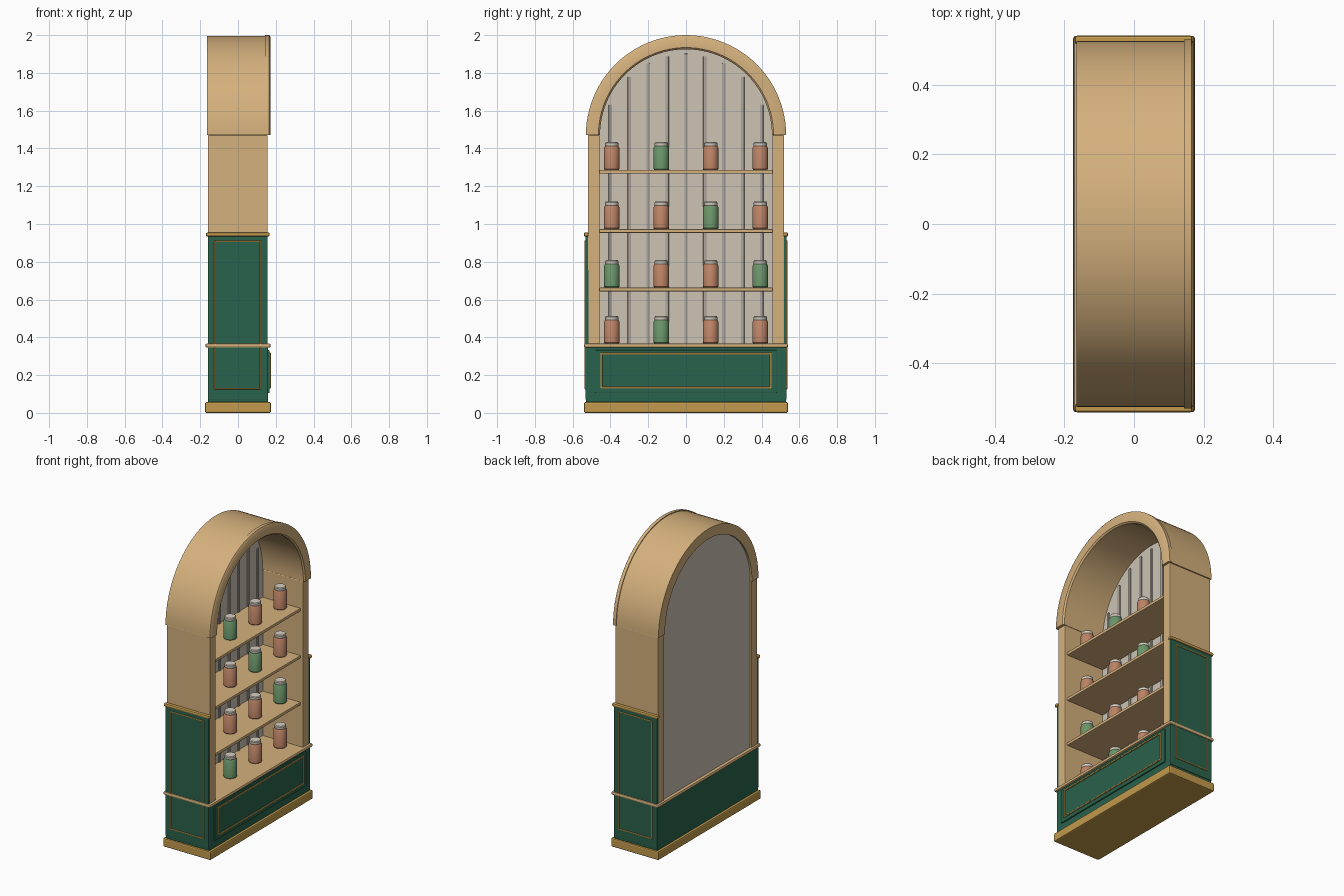
import bpy, bmesh, math

if "Cube" in bpy.data.objects:
    bpy.data.objects.remove(bpy.data.objects["Cube"])


def mat(name, rgb):
    lin = [((c / 255 + 0.055) / 1.055) ** 2.4 for c in rgb]
    m = bpy.data.materials.new(name)
    m.diffuse_color = (*lin, 1)
    m.use_nodes = True
    m.node_tree.nodes["Principled BSDF"].inputs["Base Color"].default_value = m.diffuse_color
    return m


CREAM = mat("warm cream wood", (213, 177, 125))
GOLD = mat("gold trim", (194, 154, 76))
GREEN = mat("deep green", (42, 98, 76))
BOARD = mat("pale back board", (204, 195, 180))
BATTEN = mat("grey batten", (172, 165, 155))
JAR_BROWN = mat("terracotta jar", (190, 132, 102))
JAR_GREEN = mat("sage jar", (108, 150, 106))
LID = mat("off white lid", (216, 208, 194))


def finish(name, bm, m, bevel=0.0, smooth=True):
    bmesh.ops.recalc_face_normals(bm, faces=bm.faces)
    me = bpy.data.meshes.new(name)
    bm.to_mesh(me)
    bm.free()
    me.materials.append(m)
    ob = bpy.data.objects.new(name, me)
    bpy.context.collection.objects.link(ob)
    if bevel:
        b = ob.modifiers.new("bevel", 'BEVEL')
        b.width, b.segments, b.limit_method = bevel, 2, 'ANGLE'
    if smooth:
        bpy.ops.object.select_all(action='DESELECT')
        ob.select_set(True)
        bpy.context.view_layer.objects.active = ob
        bpy.ops.object.shade_smooth_by_angle(angle=math.radians(35))
    return ob


def box(name, x, y, z, m, bevel=0.0):
    bm = bmesh.new()
    bmesh.ops.create_cube(bm, size=1)
    for v in bm.verts:
        v.co = [(a + b) / 2 + c * (b - a) for (a, b), c in zip((x, y, z), v.co)]
    return finish(name, bm, m, bevel, smooth=False)


def prism(name, pts, x0, x1, m, bevel=0.0):
    """Extrude a (y, z) outline along x."""
    bm = bmesh.new()
    f = bm.faces.new([bm.verts.new((x0, y, z)) for y, z in pts])
    r = bmesh.ops.extrude_face_region(bm, geom=[f])
    for v in r["geom"]:
        if isinstance(v, bmesh.types.BMVert):
            v.co.x = x1
    return finish(name, bm, m, bevel)


SPRING = 1.47  # height of the arch centre


def arc(r, n=40):
    return [(r * math.cos(math.pi * i / n), SPRING + r * math.sin(math.pi * i / n))
            for i in range(n + 1)]


def arch(name, profile, m):
    """Sweep an (x, radius) profile around the half circle."""
    bm = bmesh.new()
    n = 48
    rings = [[bm.verts.new((x, r * math.cos(math.pi * i / n),
                            SPRING + r * math.sin(math.pi * i / n)))
              for x, r in profile] for i in range(n + 1)]
    k = len(profile)
    for a, b in zip(rings, rings[1:]):
        for j in range(k):
            bm.faces.new((a[j], a[(j + 1) % k], b[(j + 1) % k], b[j]))
    bm.faces.new(rings[0])
    bm.faces.new(rings[-1])
    return finish(name, bm, m)


def lathe(name, profile, loc, m, n=24):
    """Revolve (radius, z) points into a closed solid."""
    bm = bmesh.new()
    rings = [[bm.verts.new((loc[0] + r * math.cos(2 * math.pi * i / n),
                            loc[1] + r * math.sin(2 * math.pi * i / n), loc[2] + z))
              for i in range(n)] for r, z in profile]
    for a, b in zip(rings, rings[1:]):
        for i in range(n):
            bm.faces.new((a[i], a[(i + 1) % n], b[(i + 1) % n], b[i]))
    bm.faces.new(rings[0])
    bm.faces.new(rings[-1])
    return finish(name, bm, m)


# Plinth, green base and ledge that also forms the cabinet floor
box("plinth", (-.175, .175), (-.54, .54), (0, .057), GOLD, .008)
box("base", (-.16, .16), (-.53, .53), (.055, .348), GREEN, .004)
box("ledge", (-.173, .173), (-.54, .54), (.345, .367), CREAM, .008)

# Raised front panel with gold frame
box("front_panel", (.155, .168), (-.482, .482), (.105, .332), GREEN, .004)
for s, tag in ((-1, "left"), (1, "right")):
    y = s * .448
    box("front_frame_" + tag, (.165, .174), (y - .005, y + .005), (.13, .318), GOLD, .003)
for z, tag in ((.134, "bottom"), (.314, "top")):
    box("front_frame_" + tag, (.165, .174), (-.45, .45), (z - .005, z + .005), GOLD, .003)

# Side walls, green side panels with gold frame and cap rail
for s, tag in ((-1, "left"), (1, "right")):
    def span(a, b):
        return tuple(sorted((s * a, s * b)))
    box("side_wall_" + tag, (-.16, .157), span(.457, .52), (.36, SPRING), CREAM, .004)
    box("side_panel_" + tag, (-.16, .157), span(.515, .533), (.07, .938), GREEN, .004)
    box("side_cap_" + tag, (-.17, .168), span(.515, .541), (.933, .955), GOLD, .008)
    for x in (-.122, .119):
        box("side_frame_upright_" + tag, (x - .004, x + .004), span(.53, .538),
            (.125, .912), GOLD, .003)
    for z in (.129, .908):
        box("side_frame_rail_" + tag, (-.122, .119), span(.53, .538),
            (z - .004, z + .004), GOLD, .003)

# Arched hood and its front trim
arch("arch_hood", [(-.165, .457), (.15, .457), (.15, .525), (-.165, .525)], CREAM)
arch("arch_trim", [(.143, .455), (.162, .455), (.171, .464), (.171, .521),
                   (.165, .53), (.143, .53)], CREAM)

# Back board and vertical battens
prism("back_board", [(-.459, .36), (.459, .36)] + arc(.459), -.152, -.138, BOARD)
for i in range(-4, 5):
    y = i * .1
    top = SPRING + math.sqrt(.432 ** 2 - y * y)
    box("back_batten", (-.14, -.13), (y - .009, y + .009), (.36, top), BATTEN, .003)

# Shelves
for z in (.643, .953, 1.267):
    box("shelf", (-.14, .14), (-.458, .458), (z, z + .02), CREAM, .004)

# Jars: b = terracotta, g = sage, from the bottom row up
rows = ((.367, "bgbb"), (.663, "gbbg"), (.973, "bbgb"), (1.287, "bgbb"))
for z, kinds in rows:
    for y, kind in zip((-.393, -.131, .131, .393), kinds):
        lathe("jar_body", [(.037, 0), (.041, .005), (.041, .115), (.035, .125)],
              (.035, y, z), JAR_GREEN if kind == "g" else JAR_BROWN)
        lathe("jar_lid", [(.033, .122), (.035, .126), (.035, .141), (.031, .146)],
              (.035, y, z), LID)
